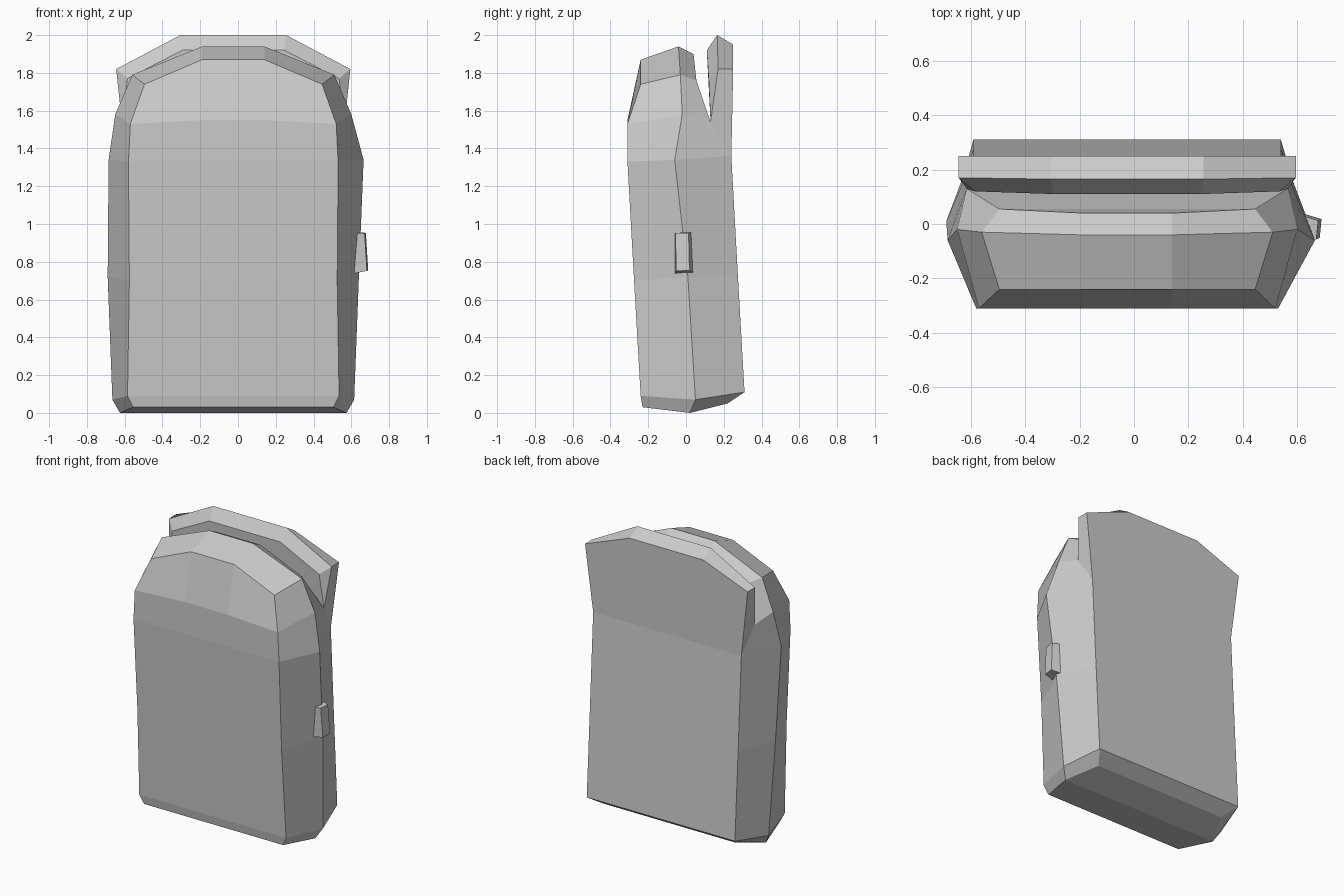
import bpy, bmesh

cube = bpy.data.objects.get("Cube")
if cube:
    bpy.data.objects.remove(cube)

CENTRE = -0.025  # the bag is slightly off centre because of the side toggle

grey = bpy.data.materials.new("plain_grey")
grey.use_nodes = True
colour = (0.6, 0.6, 0.6, 1)
grey.diffuse_color = colour
grey.node_tree.nodes["Principled BSDF"].inputs["Base Color"].default_value = colour


def finish(bm, name):
    bmesh.ops.recalc_face_normals(bm, faces=bm.faces)
    mesh = bpy.data.meshes.new(name)
    bm.to_mesh(mesh)
    bm.free()
    mesh.materials.append(grey)
    obj = bpy.data.objects.new(name, mesh)
    bpy.context.collection.objects.link(obj)
    return obj


def pair(bm, p):
    """Right and left copies of a point given as (half width, y, z)."""
    return [bm.verts.new((CENTRE + s * p[0], p[1], p[2])) for s in (1, -1)]


def across(bm, pairs):
    """Face joining the right points to their left copies."""
    bm.faces.new([p[0] for p in pairs] + [p[1] for p in reversed(pairs)])


def both(bm, pairs):
    """The same face on the right and on the left."""
    for side in (0, 1):
        bm.faces.new([p[side] for p in pairs])


# Body: front, middle and back outlines, from underside to top
bm = bmesh.new()
front = [(.53, -.23, .03), (.56, -.24, .09), (.55, -.275, .7), (.555, -.31, 1.33),
         (.545, -.31, 1.53), (.47, -.24, 1.74), (.165, -.24, 1.87)]
middle = [(.60, .02, 0), (.64, .05, .07), (.665, .01, .72), (.66, -.06, 1.34),
          (.625, -.02, 1.58), (.535, -.03, 1.79), (.165, -.04, 1.94)]
back = [(.50, .22, .05), (.565, .31, .11), (.565, .275, .72), (.565, .24, 1.36),
        (.59, .13, 1.54), (.47, .055, 1.76), (.165, .04, 1.9)]
F, M, B = [[pair(bm, p) for p in outline] for outline in (front, middle, back)]
M[3][0].co.x += .03
brow = pair(bm, (.165, -.31, 1.55))

for a, b in ((F, M), (M, B)):
    for i in range(6):
        both(bm, [a[i], a[i + 1], b[i + 1], b[i]])
    across(bm, [a[0], b[0]])
    across(bm, [a[6], b[6]])
for i in range(3):
    across(bm, [F[i], F[i + 1]])
across(bm, [F[3], F[4], brow])
both(bm, [F[4], F[5], F[6], brow])
across(bm, [brow, F[6]])
for i in range(6):
    across(bm, [B[i], B[i + 1]])
finish(bm, "bag_body")

# Back flap rising behind the body
bm = bmesh.new()
base_front = pair(bm, (.59, .13, 1.54))
base_back = pair(bm, (.565, .24, 1.36))
lip = [pair(bm, p) for p in ((.56, .12, 1.77), (.27, .11, 1.92))]
ridge = [pair(bm, p) for p in ((.62, .17, 1.82), (.28, .165, 2.0))]
rear = [pair(bm, p) for p in ((.62, .25, 1.82), (.28, .25, 1.95))]
across(bm, [base_front, lip[0], lip[1]])
across(bm, [base_back, rear[0], rear[1]])
across(bm, [base_back, base_front])
both(bm, [base_front, base_back, rear[0], ridge[0]])
both(bm, [base_front, ridge[0], lip[0]])
for a, b in ((lip, ridge), (ridge, rear)):
    both(bm, [a[0], a[1], b[1], b[0]])
    across(bm, [a[1], b[1]])
finish(bm, "back_flap")

# Small toggle on the left side
bm = bmesh.new()
bmesh.ops.create_cube(bm, size=1)
for v in bm.verts:
    outer = v.co.x > 0
    v.co.y *= .07 if outer else .1
    v.co.z *= .2 if outer else .22
    v.co.x *= .08
toggle = finish(bm, "side_toggle")
toggle.location = (.64, -.015, .85)
toggle.rotation_euler = (.03, -.06, -.1)
